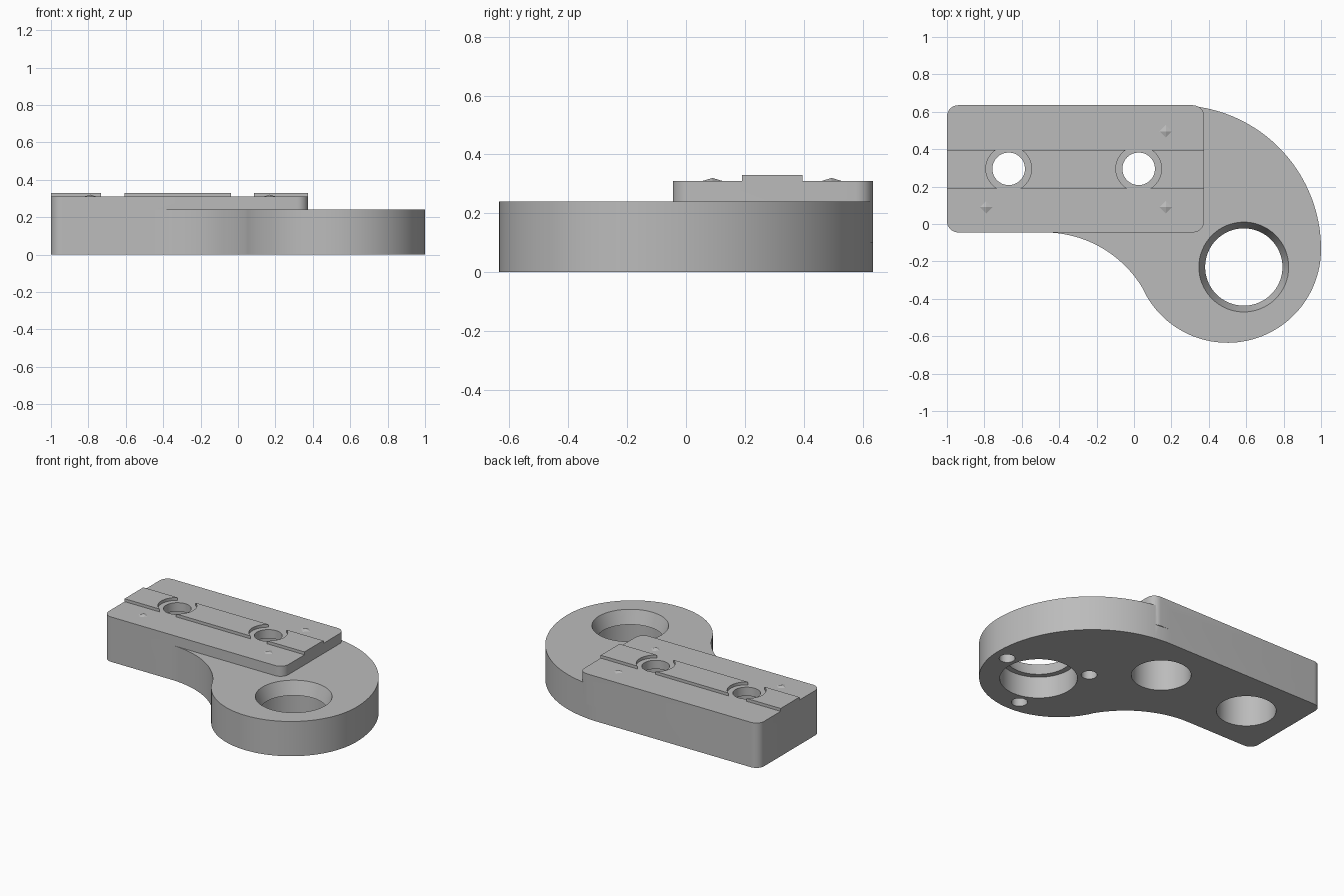
import bpy, bmesh, math

cube = bpy.data.objects.get("Cube")
if cube:
    bpy.data.objects.remove(cube, do_unlink=True)

grey = bpy.data.materials.new("plain_grey")
grey.use_nodes = True
colour = (0.5, 0.5, 0.5, 1)
grey.diffuse_color = colour
grey.node_tree.nodes["Principled BSDF"].inputs["Base Color"].default_value = colour


def finish(bm, name):
    bmesh.ops.recalc_face_normals(bm, faces=bm.faces[:])
    mesh = bpy.data.meshes.new(name)
    bm.to_mesh(mesh)
    bm.free()
    mesh.materials.append(grey)
    obj = bpy.data.objects.new(name, mesh)
    bpy.context.collection.objects.link(obj)
    return obj


def arc(cx, cy, r, start, end, steps):
    angles = [math.radians(start + (end - start) * i / steps) for i in range(steps + 1)]
    return [(cx + r * math.cos(a), cy + r * math.sin(a)) for a in angles]


def prism(name, outline, z0, z1):
    bm = bmesh.new()
    face = bm.faces.new([bm.verts.new((x, y, z0)) for x, y in outline])
    new = bmesh.ops.extrude_face_region(bm, geom=[face])["geom"]
    verts = [v for v in new if isinstance(v, bmesh.types.BMVert)]
    bmesh.ops.translate(bm, verts=verts, vec=(0, 0, z1 - z0))
    return finish(bm, name)


def cone(name, x, y, r0, r1, z0, z1, sides=64):
    bm = bmesh.new()
    bmesh.ops.create_cone(bm, cap_ends=True, segments=sides, radius1=r0, radius2=r1, depth=z1 - z0)
    bmesh.ops.translate(bm, verts=bm.verts[:], vec=(x, y, (z0 + z1) / 2))
    return finish(bm, name)


def combine(target, other, operation):
    other.hide_render = True
    mod = target.modifiers.new("combine", "BOOLEAN")
    mod.operation, mod.object, mod.solver = operation, other, "EXACT"
    bpy.context.view_layer.objects.active = target
    bpy.ops.object.modifier_apply(modifier=mod.name)
    bpy.data.objects.remove(other, do_unlink=True)


LEFT, RIGHT, FRONT, BACK = -1, 0.375, -0.045, 0.635
CORNER = 0.06
MID = 0.295
HOLES = (-0.67, 0.025)

# Curved arm: straight bar flowing into a round lobe
back_left = arc(LEFT + CORNER, BACK - CORNER, CORNER, 180, 90, 8)
front_left = arc(LEFT + CORNER, FRONT + CORNER, CORNER, 270, 180, 8)
outline = (back_left + arc(0.23, -0.135, 0.77, 90, 0, 40)
           + arc(0.5, -0.135, 0.5, 0, -151.9, 56)[1:]
           + arc(-0.48, -0.658, 0.613, 28.1, 90, 28)[1:] + front_left)
body = prism("bracket_arm", outline, 0, 0.24)

# Raised rounded mounting plate
plate_outline = (back_left + arc(RIGHT - CORNER, BACK - CORNER, CORNER, 90, 0, 8)
                 + arc(RIGHT - CORNER, FRONT + CORNER, CORNER, 0, -90, 8) + front_left)
combine(body, prism("mounting_plate", plate_outline, 0.1, 0.31), "UNION")

# Locating rib, interrupted around each bolt hole
rib = prism("locating_rib", [(LEFT, 0.19), (RIGHT, 0.19), (RIGHT, 0.395), (LEFT, 0.395)], 0.28, 0.33)
for x in HOLES:
    combine(rib, cone("rib_gap", x, MID, 0.122, 0.122, 0.2, 0.4), "DIFFERENCE")
combine(body, rib, "UNION")

# Bolt holes with deep counterbores from underneath
for x in HOLES:
    combine(body, cone("bolt_hole", x, MID, 0.087, 0.087, 0.2, 0.5), "DIFFERENCE")
    combine(body, cone("counterbore", x, MID, 0.187, 0.187, -0.1, 0.25), "DIFFERENCE")

# Pivot bore: straight below, tapered opening above
PX, PY = 0.587, -0.23
combine(body, cone("pivot_taper", PX, PY, 0.203, 0.244, 0.14, 0.25), "DIFFERENCE")
combine(body, cone("pivot_bore", PX, PY, 0.243, 0.243, -0.1, 0.15), "DIFFERENCE")

# Three blind screw holes around the pivot, from underneath
for degrees in (12, 132, 252):
    a = math.radians(degrees)
    hole = cone("screw_hole", PX + 0.32 * math.cos(a), PY + 0.32 * math.sin(a), 0.05, 0.05, -0.1, 0.14, 32)
    combine(body, hole, "DIFFERENCE")

# Small locating points on the plate
for x, y in ((-0.79, 0.09), (0.17, 0.09), (0.17, 0.495)):
    cone("locating_point", x, y, 0.04, 0, 0.308, 0.32, 4)

bpy.ops.object.select_all(action="DESELECT")
body.select_set(True)
bpy.context.view_layer.objects.active = body
bpy.ops.object.shade_smooth_by_angle(angle=math.radians(30))
